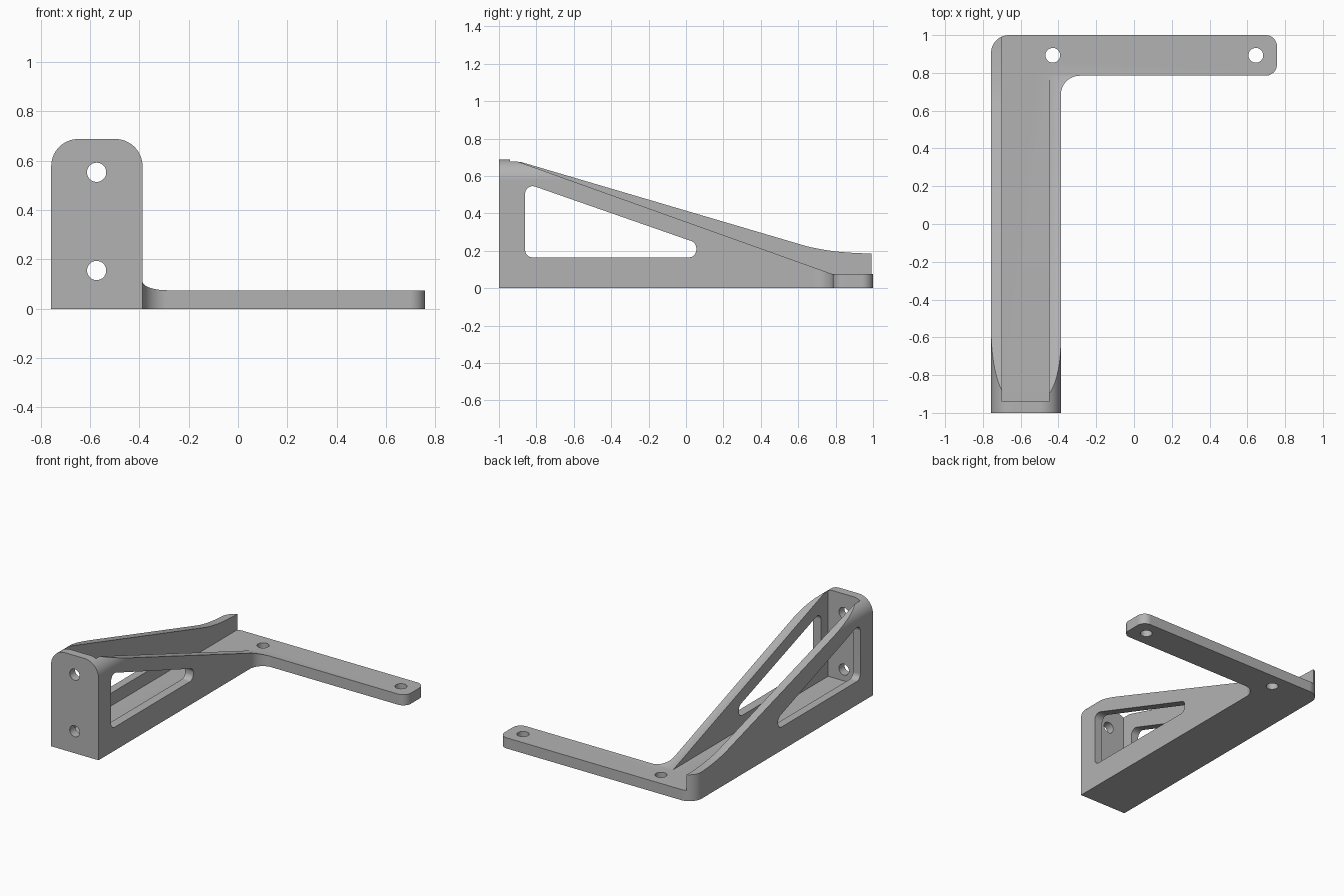
import bpy, bmesh, math
from mathutils import Vector

if "Cube" in bpy.data.objects:
    bpy.data.objects.remove(bpy.data.objects["Cube"])

# Overall dimensions
LEFT, RIGHT, END = -0.757, -0.387, 0.757      # channel sides, arm tip
IN_L, IN_R = -0.70, -0.45                     # inner wall faces
FLOOR, TOP = 0.075, 0.688
ARM_Y = 0.785


def rounded(corners, steps=14):
    """Outline with each (u, v, radius) corner replaced by a tangent arc."""
    pts = []
    for i, (u, v, r) in enumerate(corners):
        p = Vector((u, v))
        if r == 0:
            pts.append(p)
            continue
        a = (Vector(corners[i - 1][:2]) - p).normalized()
        b = (Vector(corners[(i + 1) % len(corners)][:2]) - p).normalized()
        half = a.angle(b) / 2
        centre = p + (a + b).normalized() * (r / math.sin(half))
        start = p + a * (r / math.tan(half)) - centre
        end = p + b * (r / math.tan(half)) - centre
        sweep = start.angle(end)
        for k in range(steps + 1):
            t = k / steps
            pts.append(centre + (start * math.sin((1 - t) * sweep)
                                 + end * math.sin(t * sweep)) / math.sin(sweep))
    return pts


def circle(u, v, r, n=40):
    return [(u + r * math.cos(2 * math.pi * k / n),
             v + r * math.sin(2 * math.pi * k / n)) for k in range(n)]


def prism(name, outline, axis, lo, hi):
    """Extrude a 2D outline along the given axis from lo to hi."""
    place = {"X": lambda u, v, w: (w, u, v),
             "Y": lambda u, v, w: (u, w, v),
             "Z": lambda u, v, w: (u, v, w)}[axis]
    bm = bmesh.new()
    rings = [[bm.verts.new(place(u, v, w)) for u, v in outline] for w in (lo, hi)]
    n = len(outline)
    bm.faces.new(rings[0])
    bm.faces.new(rings[1])
    for i in range(n):
        j = (i + 1) % n
        bm.faces.new((rings[0][i], rings[0][j], rings[1][j], rings[1][i]))
    bmesh.ops.recalc_face_normals(bm, faces=bm.faces)
    mesh = bpy.data.meshes.new(name)
    bm.to_mesh(mesh)
    bm.free()
    obj = bpy.data.objects.new(name, mesh)
    bpy.context.collection.objects.link(obj)
    return obj


# L-shaped footprint raised to full height
bracket = prism("bracket", rounded([
    (LEFT, -1, 0), (RIGHT, -1, 0), (RIGHT, ARM_Y, 0.1), (END, ARM_Y, 0.06),
    (END, 1, 0.06), (LEFT, 1, 0.095)]), "Z", 0, TOP)
bpy.context.view_layer.objects.active = bracket
bracket.select_set(True)


def cut(name, outline, axis, lo, hi):
    cutter = prism(name, outline, axis, lo, hi)
    cutter.hide_render = True
    mod = bracket.modifiers.new(name, "BOOLEAN")
    mod.operation, mod.solver, mod.object = "DIFFERENCE", "EXACT", cutter
    bpy.ops.object.modifier_apply(modifier=mod.name)
    bpy.data.objects.remove(cutter)


# Tall wall: straight slope easing into a level tail
p0, p1, p2 = Vector((0.62, 0.232)), Vector((0.775, 0.187)), Vector((1.0, 0.186))
tail = [p0 * (1 - t) ** 2 + p1 * 2 * t * (1 - t) + p2 * t * t
        for t in [k / 14 for k in range(15)]]
cut("tall_wall_slope", [(-0.93, TOP + 0.001)] + tail + [(1.2, 0.186), (1.2, 1), (-0.93, 1)],
    "X", -1, 1)

# Short wall slopes down to the arm, whose top it also clears
cut("short_wall_slope", [(-0.93, TOP), (ARM_Y, FLOOR), (1.3, FLOOR), (1.3, 1.1), (-0.93, 1.1)],
    "X", -0.6, 1.1)

# Open channel between the walls
cut("channel", [(IN_L, -0.94), (IN_R, -0.94), (IN_R, 1.4), (IN_L, 1.4)], "Z", FLOOR, 1.2)

# Rounded upper edges on both sides
R = 0.11
for name, edge, side in (("left_round", RIGHT, 1), ("right_round", LEFT, -1)):
    arc = [(edge - side * R * (1 - math.cos(a)), TOP - R + R * math.sin(a))
           for a in [math.pi / 2 * k / 16 for k in range(17)]]
    far = edge + side * 0.2
    cut(name, arc + [(arc[-1][0], 1), (far, 1), (far, TOP - R)], "Y", -1.2, 0.5)

# Rounded windows through both walls
cut("windows", rounded([(-0.86, 0.165, 0.04), (0.055, 0.165, 0.04),
                        (0.055, 0.243, 0.04), (-0.86, 0.562, 0.04)]), "X", -1, 0)

# Screw holes in the front plate and the arm
for z in (0.155, 0.553):
    cut("plate_hole", circle(-0.573, z, 0.039), "Y", -1.2, -0.8)
for x in (-0.43, 0.645):
    cut("arm_hole", circle(x, 0.893, 0.039), "Z", -0.2, 0.3)

# Plain grey finish
grey = bpy.data.materials.new("plain_grey")
grey.use_nodes = True
colour = (0.45, 0.45, 0.45, 1)
grey.diffuse_color = colour
grey.node_tree.nodes["Principled BSDF"].inputs["Base Color"].default_value = colour
bracket.data.materials.clear()
bracket.data.materials.append(grey)
for poly in bracket.data.polygons:
    poly.material_index = 0

bpy.ops.object.shade_smooth_by_angle(angle=math.radians(25))
weighted = bracket.modifiers.new("clean_shading", "WEIGHTED_NORMAL")
weighted.keep_sharp = True
